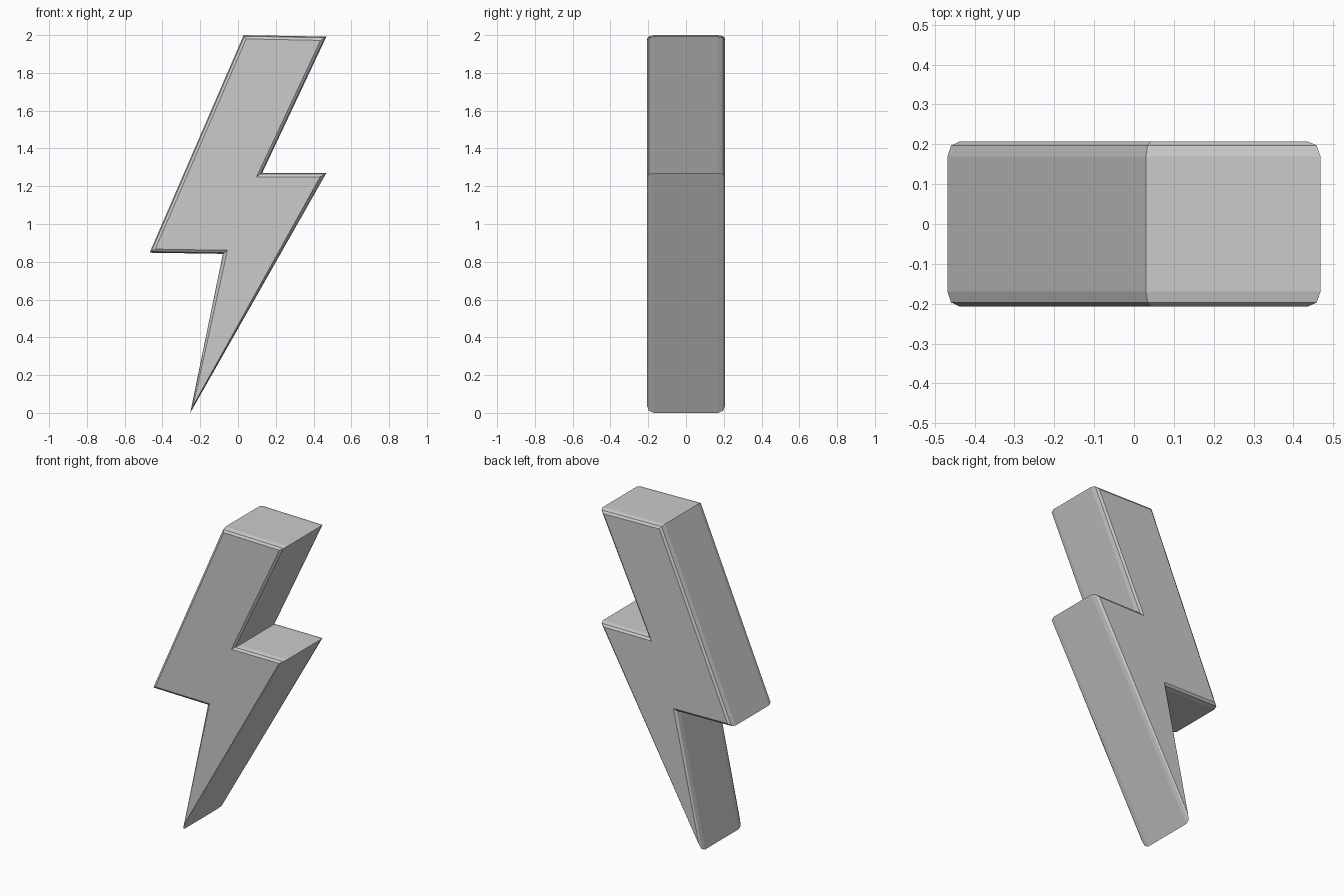
import bpy
import bmesh
from mathutils import Vector

cube = bpy.data.objects.get("Cube")
if cube:
    bpy.data.objects.remove(cube)

# Single flat colour
grey = bpy.data.materials.new("light grey")
grey.use_nodes = True
colour = (0.6, 0.6, 0.6, 1)
grey.diffuse_color = colour
grey.node_tree.nodes["Principled BSDF"].inputs["Base Color"].default_value = colour

# Zigzag profile (x, z), and the same profile inset for the rounded rim
outer = [(0.03, 2.0), (0.468, 1.992), (0.128, 1.27), (0.468, 1.27),
         (-0.253, 0.0), (-0.08, 0.842), (-0.468, 0.848)]
inner = [(0.043, 1.98), (0.437, 1.972), (0.098, 1.25), (0.435, 1.25),
         (-0.237, 0.04), (-0.056, 0.861), (-0.438, 0.867)]

# Rings from front to back: depth and how far the profile is inset
rim = [(0.207, 1.0), (0.197, 0.3), (0.17, 0.0)]
rings = [(-y, t) for y, t in rim] + rim[::-1]

bm = bmesh.new()
loops = []
for y, t in rings:
    points = [Vector(a).lerp(Vector(b), t) for a, b in zip(outer, inner)]
    loops.append([bm.verts.new((p.x, y, p.y)) for p in points])

# Walls and rim, then the front and back faces
count = len(outer)
for a, b in zip(loops, loops[1:]):
    for i in range(count):
        j = (i + 1) % count
        bm.faces.new((a[i], a[j], b[j], b[i]))
bm.faces.new(loops[0])
bm.faces.new(loops[-1])
bmesh.ops.recalc_face_normals(bm, faces=bm.faces)

mesh = bpy.data.meshes.new("lightning_bolt")
bm.to_mesh(mesh)
bm.free()
mesh.materials.append(grey)
bolt = bpy.data.objects.new("lightning_bolt", mesh)
bpy.context.collection.objects.link(bolt)
